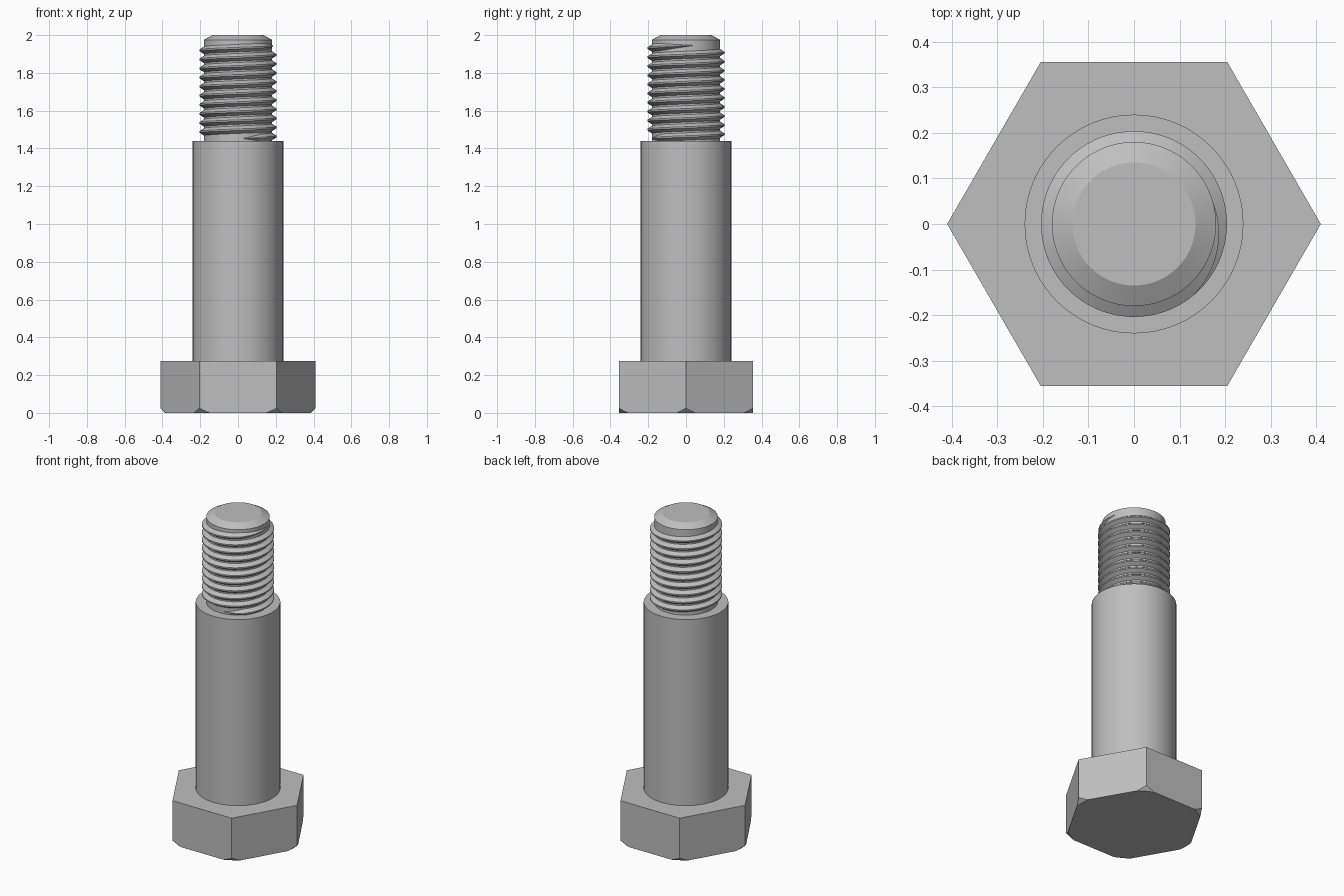
import bpy, bmesh, math
from math import sin, cos, pi, radians

cube = bpy.data.objects.get("Cube")
if cube:
    bpy.data.objects.remove(cube)

steel = bpy.data.materials.new("steel_grey")
steel.use_nodes = True
GREY = (0.52, 0.52, 0.52, 1)
steel.diffuse_color = GREY
steel.node_tree.nodes["Principled BSDF"].inputs["Base Color"].default_value = GREY


def finish(bm, name, smooth=True):
    bmesh.ops.recalc_face_normals(bm, faces=bm.faces)
    mesh = bpy.data.meshes.new(name)
    bm.to_mesh(mesh)
    bm.free()
    obj = bpy.data.objects.new(name, mesh)
    bpy.context.collection.objects.link(obj)
    mesh.materials.append(steel)
    if smooth:
        bpy.ops.object.select_all(action='DESELECT')
        obj.select_set(True)
        bpy.context.view_layer.objects.active = obj
        bpy.ops.object.shade_smooth_by_angle(angle=radians(25))
    return obj


def lathe(name, profile, sides):
    """Closed solid of revolution from (radius, height) pairs."""
    bm = bmesh.new()
    rings = [[bm.verts.new((r * cos(2 * pi * i / sides), r * sin(2 * pi * i / sides), z))
              for i in range(sides)] for r, z in profile]
    for low, high in zip(rings, rings[1:]):
        for i in range(sides):
            j = (i + 1) % sides
            bm.faces.new((low[i], low[j], high[j], high[i]))
    bm.faces.new(rings[0][::-1])
    bm.faces.new(rings[-1])
    return finish(bm, name, sides > 6)


# Hexagonal head, its lower corners trimmed by a cone
HEAD_TOP = 0.275
head = lathe("hex_head", [(0.41, 0), (0.41, HEAD_TOP)], 6)
trim = lathe("head_chamfer_cutter", [(0.375, -0.01), (0.685, 0.3)], 96)
trim.hide_render = True
cut = head.modifiers.new("corner_chamfer", 'BOOLEAN')
cut.operation = 'INTERSECT'
cut.solver = 'EXACT'
cut.object = trim
bpy.context.view_layer.update()
trimmed = bpy.data.meshes.new_from_object(
    head.evaluated_get(bpy.context.evaluated_depsgraph_get()))
head.modifiers.clear()
head.data = trimmed
bpy.data.objects.remove(trim)

# Smooth shoulder and threaded core with a bevelled tip
lathe("shoulder", [(0.24, HEAD_TOP - 0.01), (0.24, 1.44)], 96)
lathe("thread_core", [(0.18, 1.43), (0.18, 1.975), (0.135, 2.0)], 96)

# Right-handed helical thread ridge, fading out at both ends
PITCH, TURNS, STEPS = 0.048, 10.3, 72
START_Z, START_ANGLE = 1.452, radians(-85)
ROOT, CREST = 0.178, 0.204
section = [(0, -0.021), (1, -0.004), (1, 0.004), (0, 0.021)]
bm = bmesh.new()
count = int(TURNS * STEPS)
previous = None
for k in range(count + 1):
    a = START_ANGLE + 2 * pi * k / STEPS
    fade = max(0.05, min(1, k / 8, (count - k) / 14))
    z = START_Z + PITCH * k / STEPS
    ring = []
    for out, dz in section:
        r = ROOT + (CREST - ROOT) * out * fade
        ring.append(bm.verts.new((r * cos(a), r * sin(a), max(z + dz * fade, 1.435))))
    if previous:
        for i in range(4):
            j = (i + 1) % 4
            bm.faces.new((previous[i], previous[j], ring[j], ring[i]))
    else:
        bm.faces.new(ring)
    previous = ring
bm.faces.new(previous[::-1])
finish(bm, "helical_thread")
